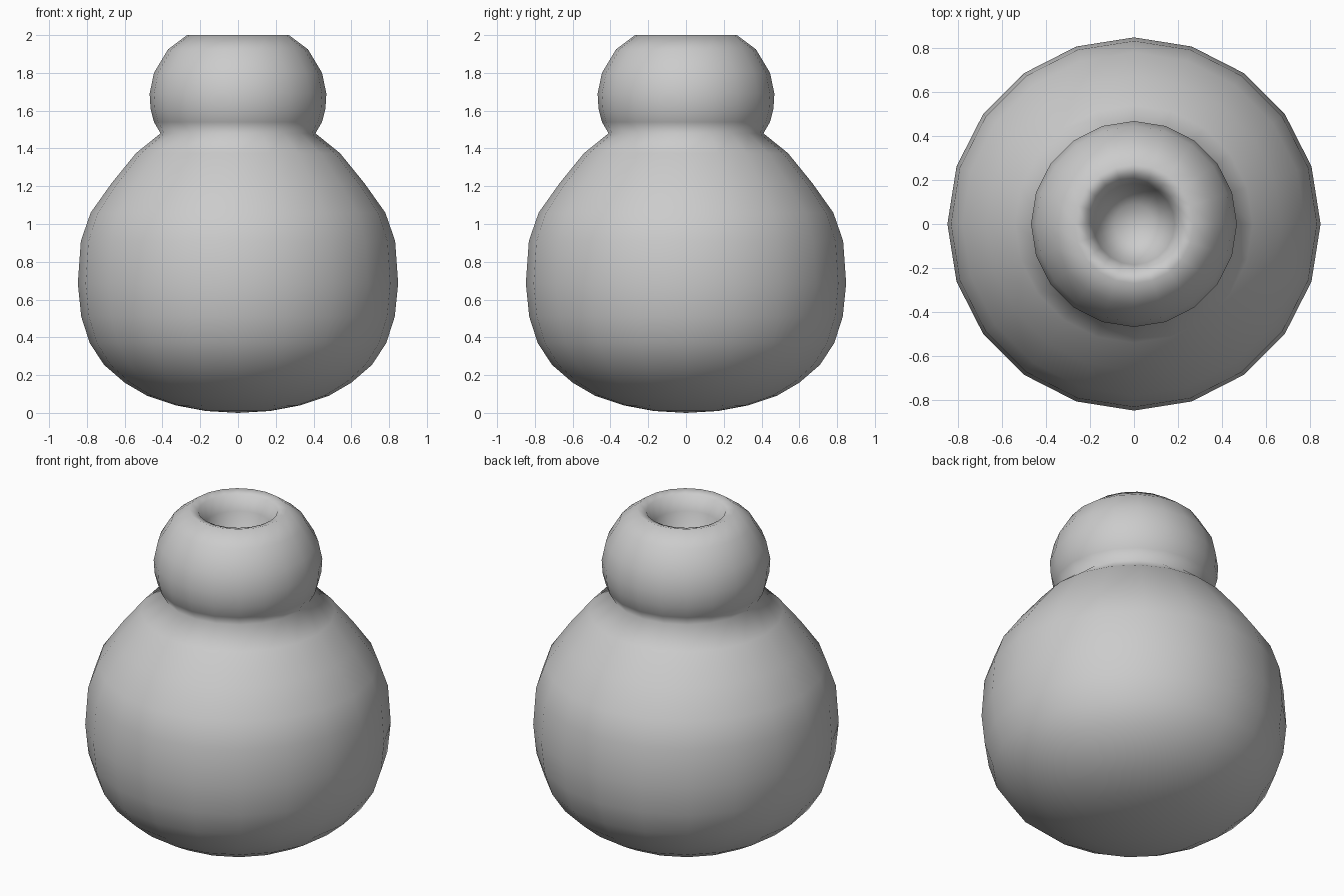
import bpy, bmesh
from math import cos, sin, tau

if "Cube" in bpy.data.objects:
    bpy.data.objects.remove(bpy.data.objects["Cube"])

SIDES = 20

# Radius/height profile from the base pole up to the dimple in the top
PROFILE = [
    (0, 0), (0.17, 0.01), (0.33, 0.04), (0.48, 0.09), (0.60, 0.16),
    (0.71, 0.255), (0.785, 0.37), (0.83, 0.51), (0.848, 0.685),
    (0.832, 0.91), (0.78, 1.06), (0.67, 1.215), (0.54, 1.375),
    (0.41, 1.48), (0.445, 1.54), (0.463, 1.61), (0.468, 1.69),
    (0.445, 1.80), (0.37, 1.925), (0.27, 2.0), (0.22, 1.985),
    (0.185, 1.90), (0.155, 1.78), (0.09, 1.72), (0, 1.70),
]


def lathe(name, profile):
    bm = bmesh.new()
    rings = []
    for r, z in profile:
        count = SIDES if r else 1
        rings.append([bm.verts.new((r * cos(tau * i / SIDES), r * sin(tau * i / SIDES), z))
                      for i in range(count)])
    for a, b in zip(rings, rings[1:]):
        for i in range(SIDES):
            j = (i + 1) % SIDES
            loop = [a[i % len(a)], a[j % len(a)], b[j % len(b)], b[i % len(b)]]
            bm.faces.new(list(dict.fromkeys(loop)))
    bmesh.ops.recalc_face_normals(bm, faces=bm.faces)
    for f in bm.faces:
        f.smooth = True
    mesh = bpy.data.meshes.new(name)
    bm.to_mesh(mesh)
    bm.free()
    obj = bpy.data.objects.new(name, mesh)
    bpy.context.collection.objects.link(obj)
    return obj


# Round body, pinched neck and rolled lip with a dimple
lathe("round_flask", PROFILE)
